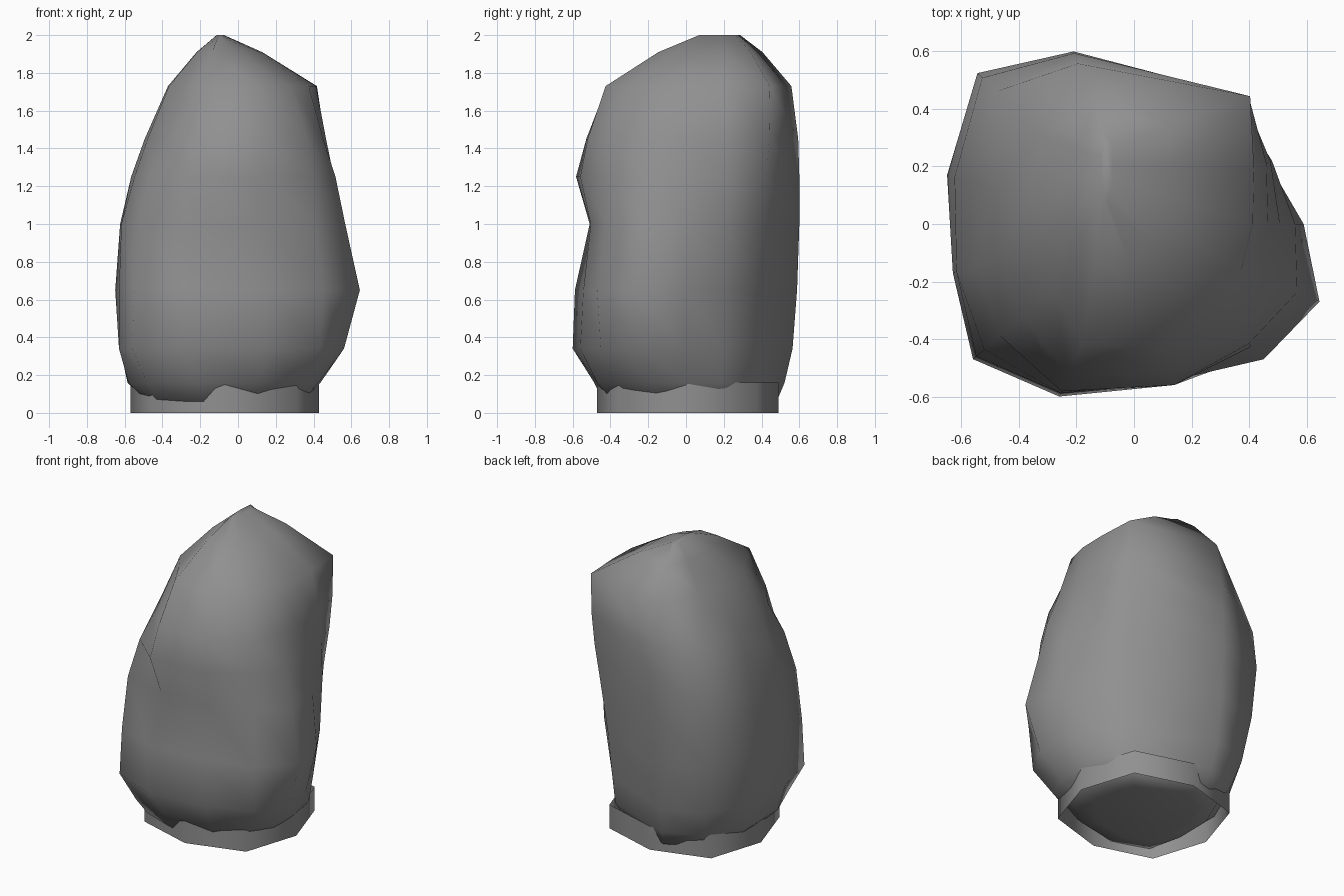
import bpy
import bmesh
from math import radians
from mathutils import Matrix

if "Cube" in bpy.data.objects:
    bpy.data.objects.remove(bpy.data.objects["Cube"], do_unlink=True)

# One stone colour for everything
stone = bpy.data.materials.new("stone_grey")
stone.use_nodes = True
grey = (0.28, 0.28, 0.28, 1.0)
stone.diffuse_color = grey
bsdf = next(n for n in stone.node_tree.nodes if n.type == "BSDF_PRINCIPLED")
bsdf.inputs["Base Color"].default_value = grey
bsdf.inputs["Roughness"].default_value = 0.9


def finish(name, bm):
    """Turn a bmesh into a named, smooth shaded object."""
    bmesh.ops.recalc_face_normals(bm, faces=bm.faces[:])
    mesh = bpy.data.meshes.new(name)
    bm.to_mesh(mesh)
    bm.free()
    for poly in mesh.polygons:
        poly.use_smooth = True
    mesh.materials.append(stone)
    obj = bpy.data.objects.new(name, mesh)
    bpy.context.collection.objects.link(obj)


def shrink(ring, center, scale_x, scale_y, z):
    """Copy a ring, scaled about a centre and moved to another height."""
    cx, cy = center
    return [(cx + (x - cx) * scale_x, cy + (y - cy) * scale_y, z) for x, y, _ in ring]


# Widest outline of the boulder, going round from the back corner on the -x side
outline = [(-.55, .53), (-.21, .60), (.40, .44), (.48, .22), (.59, 0), (.645, -.27),
           (.47, -.49), (.14, -.56), (-.26, -.60), (-.56, -.47), (-.63, -.17), (-.65, .17)]

# Height of each ring, and the percentage of the outline reached by each column
rings = [
    (.06, [68, 80, 66, 68, 60, 52, 56, 68, 73, 76, 76, 73]),
    (.16, [78, 87, 75, 84, 74, 66, 73, 84, 81, 86, 92, 90]),
    (.34, [87, 94, 78, 89, 87, 87, 92, 100, 100, 100, 100, 96]),
    (.65, [95, 98, 83, 97, 100, 100, 96, 97, 98, 98, 100, 100]),
    (1.0, [99, 100, 91, 100, 95, 88, 87, 90, 85, 93, 98, 96]),
    (1.25, [96, 100, 97, 99, 86, 80, 85, 100, 97, 83, 87, 87]),
    (1.45, [87, 99, 100, 96, 79, 70, 78, 93, 88, 69, 76, 76]),
    (1.73, [58, 93, 101, 87, 70, 58, 59, 76, 70, 50, 58, 57]),
]

# Boulder: small underside, stacked rings, and a short ridge at the top
levels = [[(x * r / 100, y * r / 100, z) for (x, y), r in zip(outline, reach)]
          for z, reach in rings]
foot = (-.07, .01)
peak = (-.1, .21)
levels.insert(0, shrink(levels[0], foot, .72, .72, .03))
shoulder = levels[-1]
levels.append(shrink(shoulder, peak, .44, .56, 1.91))
levels.append(shrink(shoulder, peak, .05, .22, 2.0))

bm = bmesh.new()
loops = [[bm.verts.new(p) for p in level] for level in levels]
count = len(outline)
for low, high in zip(loops, loops[1:]):
    for i in range(count):
        j = (i + 1) % count
        bm.faces.new((low[i], low[j], high[j], high[i]))
bm.faces.new(loops[0])
bm.faces.new(loops[-1])
finish("boulder", bm)

# Base collar: open eight sided band around the foot, with its diagonals pushed out
bm = bmesh.new()
bmesh.ops.create_cone(bm, cap_ends=False, segments=8, radius1=.5, radius2=.5, depth=.16)
if max(v.co.x for v in bm.verts) < .49:
    bmesh.ops.rotate(bm, verts=bm.verts[:], matrix=Matrix.Rotation(radians(22.5), 3, "Z"))
diagonals = [v for v in bm.verts if min(abs(v.co.x), abs(v.co.y)) > .1]
bmesh.ops.scale(bm, verts=diagonals, vec=(1.08, 1.08, 1))
bmesh.ops.scale(bm, verts=bm.verts[:], vec=(1, .96, 1))
bmesh.ops.translate(bm, verts=bm.verts[:], vec=(*foot, .08))
finish("base_collar", bm)
